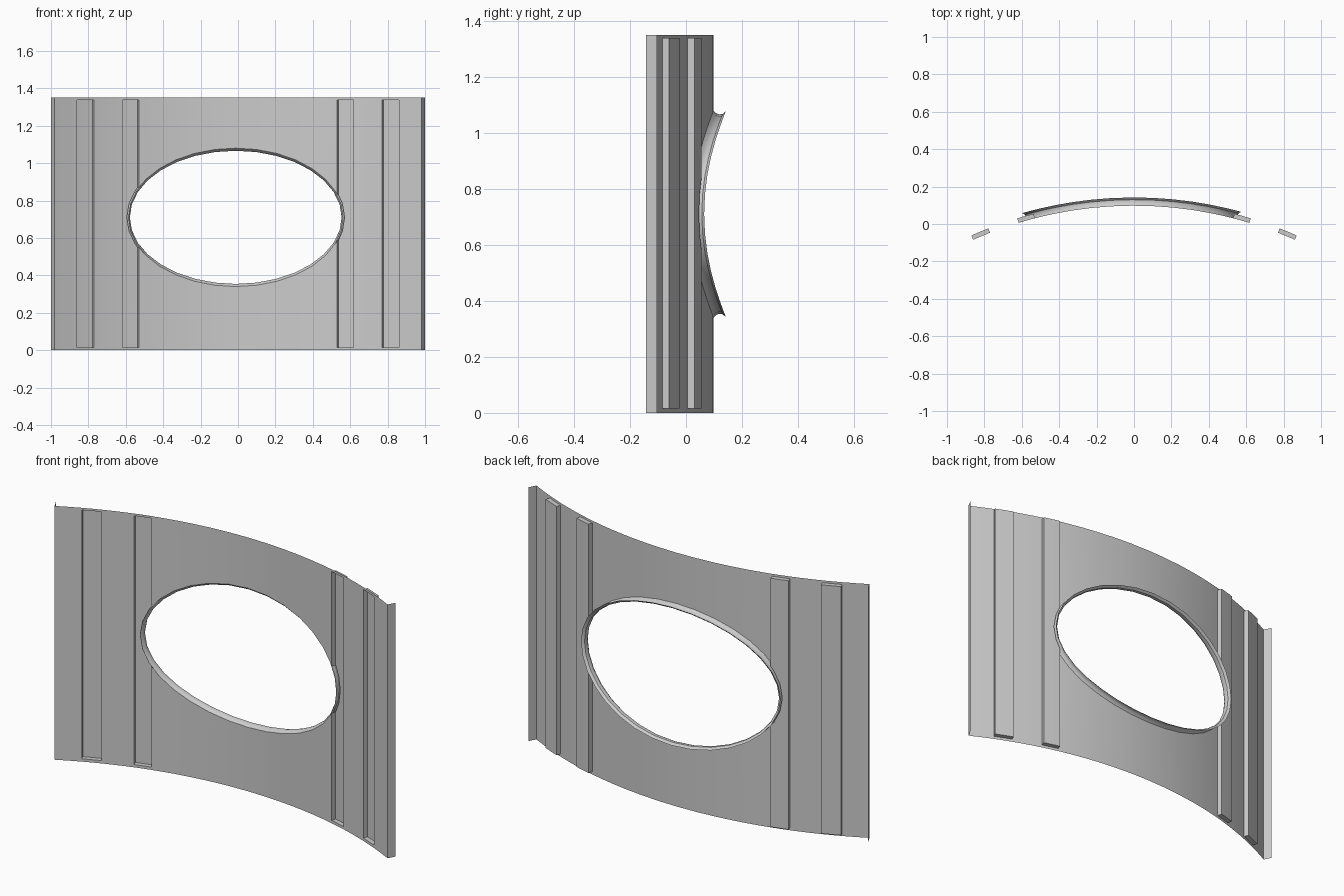
import bpy, bmesh, math

if "Cube" in bpy.data.objects:
    bpy.data.objects.remove(bpy.data.objects["Cube"])

R, APEX, H = 2.12, 0.098, 1.35          # panel radius, back-most y, height
EDGE, RIB_D, FLANGE_D = 0.98, 0.025, 0.0433
Z0, Z1 = 0.015, 1.338                   # rib ends
CX, CZ, A, B, SEG = -0.012, 0.71, 0.575, 0.37, 32   # oval opening
RIBS = [(-0.86, -0.77), (-0.617, -0.53), (0.53, 0.617), (0.77, 0.86)]


def bend(x, z, d):
    """Map a flat position and a depth behind the sheet onto the curved panel."""
    s = x / R
    return ((R + d) * s, APEX - R + (R + d) * math.sqrt(1 - s * s), z)


def hole_half(x):
    return B * math.sqrt(max(0, 1 - ((x - CX) / A) ** 2))


COLUMNS = [CX + A * math.cos(math.pi * 2 * i / SEG) for i in range(SEG // 2 + 1)]
COLUMNS += [s * x for s in (-1, 1) for x in (0.66, 0.72, 0.815, 0.92)]


def columns(x0, x1):
    return [x0] + sorted(x for x in COLUMNS if x0 + 1e-4 < x < x1 - 1e-4) + [x1]


def quad(bm, *pts):
    bm.faces.new([bm.verts.new(bend(*p)) for p in pts])


def sheet(bm, x0, x1, d, z0, z1):
    """Curved sheet at depth d, leaving the oval opening free."""
    xs = columns(x0, x1)
    for a, b in zip(xs, xs[1:]):
        ha, hb = hole_half(a), hole_half(b)
        if ha + hb < 1e-4 or z1 < CZ - B or z0 > CZ + B:
            quad(bm, (a, z0, d), (b, z0, d), (b, z1, d), (a, z1, d))
        else:
            quad(bm, (a, z0, d), (b, z0, d), (b, CZ - hb, d), (a, CZ - ha, d))
            quad(bm, (a, CZ + ha, d), (b, CZ + hb, d), (b, z1, d), (a, z1, d))


def wall(bm, x, d, z0, z1):
    """Radial wall from the sheet back to depth d."""
    h = hole_half(x)
    spans = [(z0, CZ - h), (CZ + h, z1)] if h > 0 else [(z0, z1)]
    for a, b in spans:
        quad(bm, (x, a, 0), (x, a, d), (x, b, d), (x, b, 0))


def finish(bm, name):
    bmesh.ops.remove_doubles(bm, verts=bm.verts, dist=1e-5)
    bmesh.ops.recalc_face_normals(bm, faces=bm.faces)
    me = bpy.data.meshes.new(name)
    bm.to_mesh(me)
    bm.free()
    ob = bpy.data.objects.new(name, me)
    bpy.context.collection.objects.link(ob)
    bpy.ops.object.select_all(action='DESELECT')
    ob.select_set(True)
    bpy.context.view_layer.objects.active = ob
    bpy.ops.object.shade_smooth_by_angle(angle=math.radians(30))


# Curved panel with pressed-back ribs and turned-back end flanges
bm = bmesh.new()
edges = [-EDGE] + [x for r in RIBS for x in r] + [EDGE]
for x0, x1 in zip(edges[::2], edges[1::2]):
    sheet(bm, x0, x1, 0, 0, H)
for x0, x1 in RIBS:
    sheet(bm, x0, x1, RIB_D, Z0, Z1)
    sheet(bm, x0, x1, 0, 0, Z0)
    sheet(bm, x0, x1, 0, Z1, H)
    for x in (x0, x1):
        wall(bm, x, RIB_D, Z0, Z1)
    xs = columns(x0, x1)
    for z in (Z0, Z1):
        for a, b in zip(xs, xs[1:]):
            quad(bm, (a, z, 0), (b, z, 0), (b, z, RIB_D), (a, z, RIB_D))
for x in (-EDGE, EDGE):
    wall(bm, x, FLANGE_D, 0, H)
finish(bm, "curved_panel")

# Flared rim around the oval opening
bm = bmesh.new()
profile = [(0, 0), (-0.01, 0.01), (-0.014, 0.02), (-0.013, 0.032), (-0.002, 0.044)]
rings = []
for e, d in profile:
    rings.append([bm.verts.new(bend(CX + (A + e) * math.cos(t), CZ + (B + e) * math.sin(t), d))
                  for t in (math.tau * i / SEG for i in range(SEG))])
for r0, r1 in zip(rings, rings[1:]):
    for i in range(SEG):
        j = (i + 1) % SEG
        bm.faces.new((r0[i], r0[j], r1[j], r1[i]))
finish(bm, "opening_rim")
